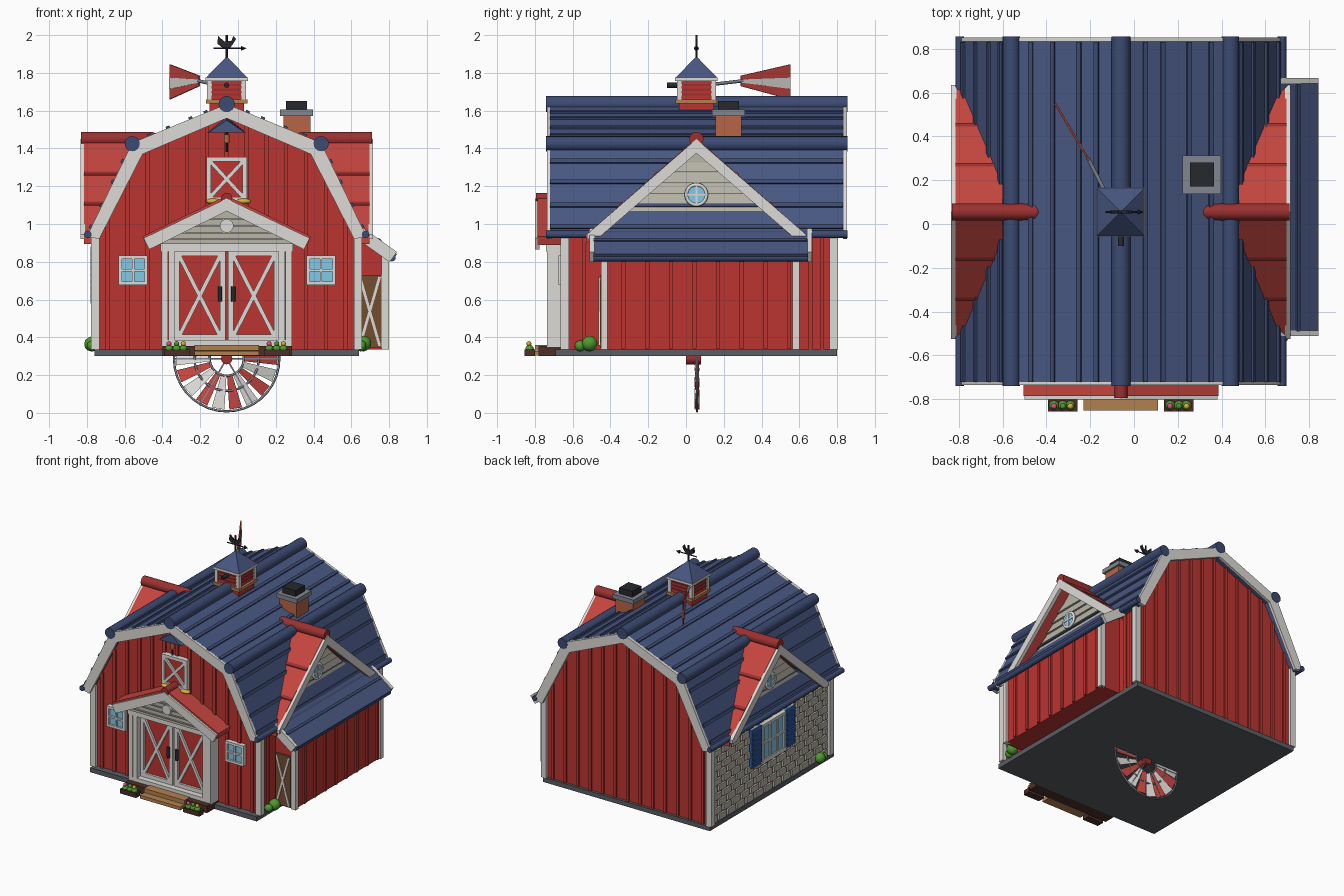
import bpy, bmesh, math
from mathutils import Vector, Matrix

if "Cube" in bpy.data.objects:
    bpy.data.objects.remove(bpy.data.objects["Cube"])

CX, CY = -0.06, 0.055
PAL = dict(red=(.50, .035, .03), roofred=(.56, .06, .05), ridge=(.33, .03, .03), white=(.72, .71, .68),
           blue=(.065, .095, .22), navy=(.045, .07, .17), beige=(.48, .46, .39), glass=(.22, .58, .80),
           brown=(.17, .075, .03), wood=(.45, .22, .08), dark=(.07, .03, .02), black=(.02, .022, .026),
           brick=(.48, .13, .06), grey=(.22, .24, .28), slab=(.10, .11, .125), green=(.08, .32, .03),
           pink=(.7, .08, .2), gold=(.7, .42, .04), shutter=(.03, .12, .42))


def paint(ob, name, col):
    m = bpy.data.materials.get(col) or bpy.data.materials.new(col)
    m.diffuse_color = (*PAL[col], 1)
    m.use_nodes = True
    m.node_tree.nodes["Principled BSDF"].inputs["Base Color"].default_value = m.diffuse_color
    ob.name = name
    ob.data.materials.append(m)
    return ob


def loft(name, solids, col):
    """One object from solids, each a pair of matching 3D loops."""
    bm = bmesh.new()
    for a, b in solids:
        va, vb = [bm.verts.new(p) for p in a], [bm.verts.new(p) for p in b]
        bm.faces.new(va)
        bm.faces.new(vb[::-1])
        for i in range(len(va)):
            j = (i + 1) % len(va)
            bm.faces.new((va[j], va[i], vb[i], vb[j]))
    bmesh.ops.recalc_face_normals(bm, faces=bm.faces)
    me = bpy.data.meshes.new(name)
    bm.to_mesh(me)
    ob = bpy.data.objects.new(name, me)
    bpy.context.collection.objects.link(ob)
    return paint(ob, name, col)


def ext(poly, axis, a, b):
    f = {'x': lambda p, d: (d, p[0], p[1]), 'y': lambda p, d: (p[0], d, p[1]), 'z': lambda p, d: (p[0], p[1], d)}[axis]
    return [f(p, a) for p in poly], [f(p, b) for p in poly]


def rect(u0, u1, v0, v1):
    return [(u0, v0), (u1, v0), (u1, v1), (u0, v1)]


def box(x0, x1, y0, y1, z0, z1):
    return ext(rect(x0, x1, y0, y1), 'z', z0, z1)


def beam(p, q, w):
    p, q = Vector(p), Vector(q)
    d = (q - p).normalized() * w / 2
    n = Vector((-d.y, d.x))
    return [tuple(p + n), tuple(q + n), tuple(q - n), tuple(p - n)]


def frame(u0, u1, v0, v1, w):
    return [rect(u0, u0 + w, v0, v1), rect(u1 - w, u1, v0, v1), rect(u0 + w, u1 - w, v0, v0 + w), rect(u0 + w, u1 - w, v1 - w, v1)]


def cross(u0, u1, v0, v1, w):
    return [beam((u0, v0), (u1, v1), w), beam((u0, v1), (u1, v0), w)]


def flat(name, polys, axis, a, b, col):
    return loft(name, [ext(p, axis, a, b) for p in polys], col)


def cyl(name, p, q, r, col, n=16, r2=None):
    p, q = Vector(p), Vector(q)
    bpy.ops.mesh.primitive_cone_add(vertices=n, radius1=r, radius2=r if r2 is None else r2, depth=(q - p).length,
                                    location=(p + q) / 2, rotation=(q - p).to_track_quat('Z', 'Y').to_euler())
    bpy.ops.object.shade_smooth_by_angle(angle=math.radians(40))
    return paint(bpy.context.object, name, col)


def ball(name, c, r, col):
    bpy.ops.mesh.primitive_ico_sphere_add(subdivisions=2, radius=r, location=c)
    bpy.ops.object.shade_smooth()
    return paint(bpy.context.object, name, col)


def ring(name, c, R, r, col, rot):
    bpy.ops.mesh.primitive_torus_add(major_radius=R, minor_radius=r, major_segments=36, minor_segments=8, location=c, rotation=rot)
    bpy.ops.object.shade_smooth()
    return paint(bpy.context.object, name, col)


def mirror(half):
    """Left half of a profile (offsets from the ridge) to a full world profile."""
    return [(CX - u, v) for u, v in half] + [(CX + u, v) for u, v in half[::-1] if u > 0]


def wall_top(u):
    u = abs(u)
    return 1.58 - u * .19 / .46 if u < .46 else 1.39 - (u - .46) * .44 / .225


# base, barn body and battens
loft("foundation", [box(-.76, .64, -.69, .80, .30, .335)], 'slab')
flat("barn_walls", [mirror([(.685, .33), (.685, .95), (.46, 1.39), (0, 1.58)])], 'y', -.64, .78, 'red')
us = [i * .105 for i in range(-6, 7)]
for nm, a, b in (("front_battens", -.652, -.64), ("back_battens", .78, .792)):
    flat(nm, [rect(CX + u - .011, CX + u + .011, .335, wall_top(u)) for u in us], 'y', a, b, 'red')
loft("side_battens", [box(.625, .637, y - .011, y + .011, .335, .98) for y in (-.54, .66, .72)], 'red')
loft("corner_boards", [box(CX + s * .695 - .022, CX + s * .695 + .022, y - .022, y + .022, .335, .95)
                       for s in (-1, 1) for y in (-.642, .782)], 'white')

# gambrel roof, seams, rolls and rake trim
outer = [(.74, .935), (.50, 1.43), (0, 1.635)]
inner = [(.695, .925), (.465, 1.392), (0, 1.585)]
flat("main_roof", [mirror(outer) + mirror(inner)[::-1]], 'y', -.72, .835, 'blue')
trim_in = [(.675, .92), (.445, 1.37), (0, 1.56)]
for y in (-.735, .83):
    flat("rake_trim", [mirror(outer) + mirror(trim_in)[::-1]], 'y', y, y + .022, 'white')
seams = []
for s in (-1, 1):
    for (p, q), ts in (((outer[2], outer[1]), (.22, .38, .62, .82)), ((outer[1], outer[0]), (.2, .42, .67, .9))):
        for t in ts:
            P = [(CX + s * (p[0] + (q[0] - p[0]) * k), p[1] + (q[1] - p[1]) * k) for k in (t - .02, t + .02)]
            seams.append(beam(*P, .022))
flat("roof_seams", seams, 'y', -.72, .83, 'navy')
for u, z, r in ((-.5, 1.425, .04), (0, 1.635, .043), (.5, 1.425, .04), (-.735, .945, .02), (.735, .945, .02)):
    cyl("roof_roll", (CX + u, -.74, z), (CX + u, .855, z), r, 'navy')

# side dormers
for s in (-1, 1):
    X = lambda u: CX + s * u
    slopes, ribs = [], []
    for t in (-1, 1):
        top = [(X(.45), CY, 1.455), (X(.755), CY, 1.455), (X(.755), CY + t * .585, .94), (X(.70), CY + t * .585, .94)]
        slopes.append((top, [(x, y, z - .045) for x, y, z in top]))
        for k in (.37, .68):
            y, z = .585 * k, 1.455 - .515 * k
            c = [(CY + t * (y - .008), z + .014), (CY + t * (y + .008), z), (CY + t * (y + .008), z - .02), (CY + t * (y - .008), z - .01)]
            ribs.append(ext(c, 'x', X(.46 + .25 * k), X(.755)))
    loft("dormer_roof", slopes, 'roofred')
    loft("dormer_seams", ribs, 'ridge')
    cyl("dormer_ridge", (X(.39), CY, 1.45), (X(.77), CY, 1.45), .038, 'ridge')
    ball("dormer_ridge_end", (X(.395), CY, 1.45), .037, 'ridge')
    flat("dormer_trim", [[(CY, 1.45), (CY, 1.375), (CY + t * .525, .92), (CY + t * .58, .92), (CY + t * .58, .945)] for t in (-1, 1)],
         'x', X(.75), X(.775), 'white')
    flat("dormer_gable", [[(CY - .5, .95), (CY + .5, .95), (CY, 1.41)]], 'x', X(.55), X(.665), 'beige')
    sid = []
    for i in range(6):
        z = 1.05 + i * .056
        h = max(.02, (1.405 - z) * 1.06)
        y0, y1 = CY - h, CY + h
        sid.append(([(X(.665), y0, z), (X(.68), y0, z), (X(.667), y0 + .05, z + .052), (X(.664), y0 + .05, z + .052)],
                    [(X(.665), y1, z), (X(.68), y1, z), (X(.667), y1 - .05, z + .052), (X(.664), y1 - .05, z + .052)]))
    loft("dormer_siding", sid[:-1], 'beige')
    cyl("round_window", (X(.66), CY, 1.155), (X(.695), CY, 1.155), .05, 'glass', 24)
    ring("round_window_frame", (X(.69), CY, 1.155), .053, .01, 'white', (0, math.pi / 2, 0))
    flat("round_window_bars", [rect(CY - .05, CY + .05, 1.15, 1.16), rect(CY - .005, CY + .005, 1.105, 1.205)], 'x', X(.69), X(.70), 'white')

# lean-to on the right
flat("leanto_walls", [[(.6, .335), (.785, .335), (.785, .83), (.6, .97)]], 'y', -.44, .59, 'red')
loft("leanto_battens", [box(.785, .797, -.33 + i * .125 - .011, -.33 + i * .125 + .011, .34, .83) for i in range(8)], 'red')
loft("leanto_posts", [box(.76, .80, y, y + .036, .335, .84) for y in (-.451, .565)], 'white')
lt = beam((.60, 1.0), (.83, .825), .04)
flat("leanto_roof", [lt], 'y', -.49, .645, 'blue')
flat("leanto_seams", [beam((.735, .912), (.75, .90), .035)], 'y', -.49, .64, 'navy')
cyl("leanto_eave", (.815, -.49, .822), (.815, .645, .822), .02, 'navy', 12)
for y in (-.51, .642):
    flat("leanto_trim", [beam((.62, .97), (.822, .825), .066)], 'y', y, y + .025, 'white')
flat("leanto_door", [rect(.635, .76, .345, .73)], 'y', -.455, -.44, 'brown')
flat("leanto_door_cross", cross(.645, .75, .355, .72, .014), 'y', -.462, -.45, 'white')

# left wall of stone blocks with shuttered window
blocks = []
for r in range(11):
    z, off = .34 + r * .055, (r % 2) * .055
    for i in range(13):
        y0, y1 = max(-.61, -.61 + i * .11 - off), min(.755, -.61 + i * .11 - off + .088)
        if y1 - y0 > .015:
            blocks.append(box(-.762, -.74, y0, y1, z, z + .045))
loft("stone_blocks", blocks, 'beige')
flat("side_window_glass", [rect(CY - .13, CY + .13, .6, .87)], 'x', -.772, -.75, 'glass')
flat("side_window_frame", frame(CY - .14, CY + .14, .59, .88, .022) + [rect(CY - .15, CY + .15, .58, .60)]
     + [rect(CY + k - .007, CY + k + .007, .6, .87) for k in (-.045, .045)]
     + [rect(CY - .13, CY + .13, .728, .742)], 'x', -.782, -.75, 'white')
flat("side_shutters", [rect(CY + t * .2 - .06, CY + t * .2 + .06, .59, .88) for t in (-1, 1)], 'x', -.775, -.75, 'shutter')
flat("shutter_slats", [rect(CY + t * .2 - .045, CY + t * .2 + .045, .61 + i * .037, .63 + i * .037)
                       for t in (-1, 1) for i in range(7)], 'x', -.781, -.77, 'shutter')

# front windows
for x in (-.555, .44):
    flat("front_window_glass", [rect(x - .065, x + .065, .69, .82)], 'y', -.66, -.64, 'glass')
    flat("front_window_frame", frame(x - .077, x + .077, .677, .833, .018) + [rect(x - .006, x + .006, .69, .82),
         rect(x - .065, x + .065, .749, .761)], 'y', -.675, -.64, 'white')

# barn doors, posts and header
for s in (-1, 1):
    a, b = sorted((CX + s * .006, CX + s * .28))
    flat("door_leaf", [rect(a, b, .385, .86)], 'y', -.675, -.64, 'red')
    flat("door_bracing", frame(a, b, .385, .86, .03) + cross(a + .03, b - .03, .41, .83, .022), 'y', -.692, -.67, 'white')
    cyl("door_handle", (CX + s * .035, -.70, .59), (CX + s * .035, -.70, .67), .012, 'black', 10)
    loft("porch_posts", [box(CX + s * k - .017, CX + s * k + .017, -.735, -.64, .35, .9) for k in (.292, .328)], 'white')
loft("door_header", [box(-.41, .29, -.74, -.64, .855, .90), box(-.40, .285, -.735, -.64, .355, .385)], 'white')

# porch gable
flat("porch_gable", [mirror([(.36, .895), (0, 1.09)])], 'y', -.755, -.64, 'beige')
flat("porch_siding", [rect(CX - w, CX + w, z, z + .008) for w, z in ((.30, .915), (.24, .95), (.17, .985), (.1, 1.02))], 'y', -.763, -.75, 'beige')
flat("porch_roof", [mirror([(.445, .935), (0, 1.15)]) + mirror([(.43, .89), (0, 1.10)])[::-1]], 'y', -.785, -.64, 'roofred')
flat("porch_trim", [mirror([(.44, .925), (0, 1.135)]) + mirror([(.41, .865), (0, 1.068)])[::-1]], 'y', -.80, -.775, 'white')
cyl("porch_ridge", (CX, -.795, 1.135), (CX, -.64, 1.135), .03, 'ridge')
cyl("porch_medallion", (CX, -.775, .99), (CX, -.75, .99), .036, 'white', 24)

# steps and planters
loft("porch_deck", [box(-.40, .285, -.78, -.60, .302, .355)], 'dark')
loft("wood_steps", [box(-.23, .11, -.85, -.74, .303, .328), box(-.23, .11, -.80, -.72, .33, .36)], 'wood')
for x in (-.325, .205):
    loft("planter", [box(x - .067, x + .067, -.855, -.80, .30, .335)], 'dark')
    for i, (d, c) in enumerate(((-.04, 'pink'), (0, 'green'), (.035, 'gold'))):
        ball("planter_leaves", (x + d, -.828, .338), .023, 'green')
        ball("flower", (x + d, -.832, .366), .014, c)

# loft door, straw and hay hood
flat("loft_door", [rect(CX - .1, CX + .1, 1.13, 1.35)], 'y', -.665, -.64, 'red')
flat("loft_door_frame", frame(CX - .108, CX + .108, 1.12, 1.355, .024) + cross(CX - .09, CX + .09, 1.14, 1.335, .02), 'y', -.68, -.64, 'white')
for x in (-.13, -.07, .03):
    ball("straw", (x, -.675, 1.12), .032, 'gold').scale = (1.3, .8, .5)
loft("hay_hood", [([(CX - .1, -.64, 1.485), (CX + .1, -.64, 1.485), (CX, -.64, 1.565)],
                   [(CX - .095, -.73, 1.485), (CX + .095, -.73, 1.485), (CX, -.73, 1.55)])], 'blue')
cyl("hoist_rope", (CX, -.70, 1.38), (CX, -.70, 1.49), .007, 'black', 8)
cyl("hoist_pulley", (CX, -.70, 1.43), (CX, -.70, 1.475), .015, 'brick', 10)

# chimney
loft("chimney", [box(.24, .385, .155, .295, 1.40, 1.585)], 'brick')
loft("chimney_cap", [box(.222, .398, .138, .312, 1.572, 1.605)], 'grey')
loft("chimney_pot", [box(.255, .365, .17, .28, 1.6, 1.65)], 'black')

# cupola
sq = lambda h, z0, z1: box(CX - h, CX + h, CY - h, CY + h, z0, z1)
loft("cupola", [sq(.092, 1.58, 1.765)], 'red')
loft("cupola_base", [sq(.11, 1.638, 1.66)], 'wood')
loft("cupola_posts", [box(CX + i * .09 - .013, CX + i * .09 + .013, CY + j * .09 - .013, CY + j * .09 + .013, 1.655, 1.765)
                      for i in (-1, 1) for j in (-1, 1)] + [sq(.112, 1.758, 1.776)], 'white')
loft("cupola_louvres", [sq(.097, z, z + .012) for z in (1.68, 1.705, 1.73)], 'ridge')
p = cyl("cupola_roof", (CX, CY, 1.775), (CX, CY, 1.885), .155, 'blue', 4, .004)
p.rotation_euler.z += math.pi / 4

# weathervane
cyl("vane_pole", (CX, CY, 1.87), (CX, CY, 2.0), .006, 'black', 8)
cyl("vane_arrow", (CX - .07, CY, 1.93), (CX + .08, CY, 1.93), .004, 'black', 8)
cyl("vane_arrowhead", (CX + .075, CY, 1.93), (CX + .105, CY, 1.93), .013, 'black', 8, .0005)
bird = [(-.045, 1.995), (-.05, 1.955), (-.025, 1.935), (.02, 1.935), (.035, 1.955), (.05, 1.98), (.035, 1.995), (.025, 1.97), (-.01, 1.965), (-.028, 1.98)]
flat("vane_rooster", [[(CX + u, z) for u, z in bird]], 'y', CY - .006, CY + .006, 'black')

# windmill tail behind the cupola
cyl("windmill_shaft", (CX, -.10, 1.735), (CX, CY, 1.735), .014, 'black', 10)
A, B, n = Vector((-.205, .29, 0)), Vector((-.36, .55, 0)), Vector((.0035, .002, 0))
cyl("tail_rod", (CX - .05, CY + .05, 1.735), (-.21, .30, 1.758), .009, 'grey', 10)


def vane(name, a0, a1, b0, b1, k, col):
    q = [A + Vector((0, 0, a0)), A + Vector((0, 0, a1)), B + Vector((0, 0, b1)), B + Vector((0, 0, b0))]
    loft(name, [([v - n * k for v in q], [v + n * k for v in q])], col)


vane("tail_sail", 1.73, 1.785, 1.66, 1.845, 1, 'roofred')
vane("tail_stripe", 1.748, 1.765, 1.715, 1.775, 1.5, 'white')

# windmill wheel resting under the barn
WZ = .287
blades = {'roofred': [], 'white': []}
for i in range(18):
    M = Matrix.Translation((CX, .058, WZ)) @ Matrix.Rotation(i * math.tau / 18 + .17, 4, 'Y')
    q = [(-.014, -.004, .09), (.014, .004, .09), (.034, .011, .268), (-.034, -.011, .268)]
    blades[('roofred', 'white')[i % 2]].append(tuple([M @ Vector((x, y + d, z)) for x, y, z in q] for d in (-.003, .003)))
for c, b in blades.items():
    loft("windmill_blades", b, c)
for R in (.279, .17, .09):
    ring("windmill_ring", (CX, .058, WZ), R, .006, 'grey', (math.pi / 2, 0, 0))
cyl("windmill_hub", (CX, 0, WZ), (CX, .08, WZ), .03, 'ridge')
loft("windmill_spokes", [ext(beam((CX, WZ), (CX + .275 * math.cos(a), WZ + .275 * math.sin(a)), .008), 'y', .054, .062)
                         for a in [k * math.tau / 6 for k in range(6)]], 'grey')

# bushes at the front corners
for x, y, r in ((.665, -.51, .042), (.65, -.56, .03), (-.775, -.50, .04), (-.77, -.55, .03)):
    ball("bush", (x, y, .325 + r), r, 'green')
